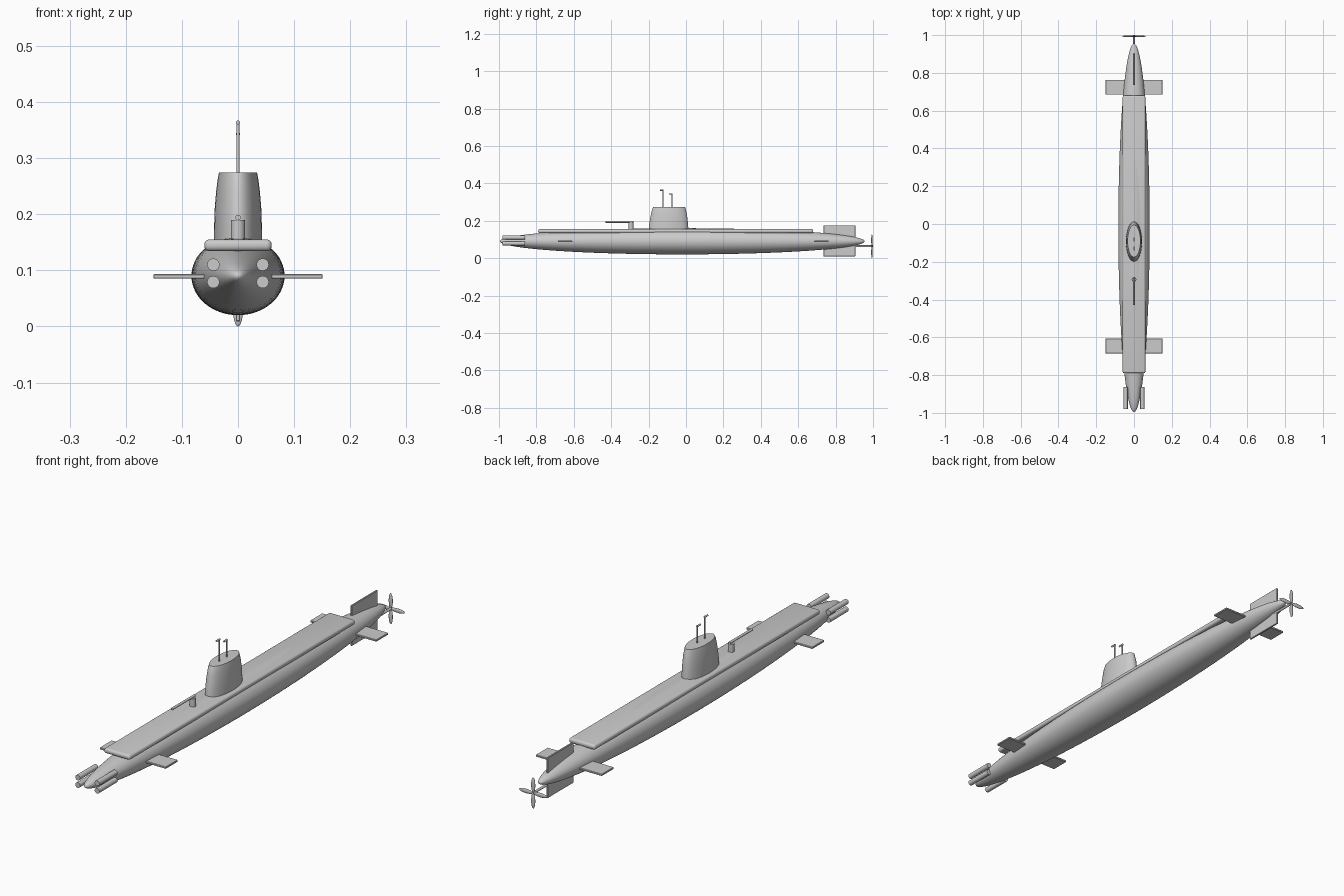
import bpy, bmesh, math
from mathutils import Matrix, Vector

cube = bpy.data.objects.get("Cube")
if cube:
    bpy.data.objects.remove(cube, do_unlink=True)

grey = bpy.data.materials.new("hull_grey")
grey.use_nodes = True
grey.diffuse_color = (0.6, 0.6, 0.6, 1)
grey.node_tree.nodes["Principled BSDF"].inputs["Base Color"].default_value = (0.6, 0.6, 0.6, 1)


def finish(name, bm, smooth=True):
    bmesh.ops.recalc_face_normals(bm, faces=bm.faces)
    mesh = bpy.data.meshes.new(name)
    bm.to_mesh(mesh)
    bm.free()
    mesh.materials.append(grey)
    obj = bpy.data.objects.new(name, mesh)
    bpy.context.collection.objects.link(obj)
    if smooth:
        bpy.ops.object.select_all(action="DESELECT")
        obj.select_set(True)
        bpy.context.view_layer.objects.active = obj
        bpy.ops.object.shade_smooth_by_angle(angle=math.radians(35))
    return obj


def ellipsoid(name, centre, radii, segments=48, rings=32):
    # Poles lie along y
    bm = bmesh.new()
    bmesh.ops.create_uvsphere(bm, u_segments=segments, v_segments=rings, radius=1)
    bmesh.ops.rotate(bm, verts=bm.verts, matrix=Matrix.Rotation(math.pi / 2, 3, "X"))
    bmesh.ops.scale(bm, verts=bm.verts, vec=radii)
    bmesh.ops.translate(bm, verts=bm.verts, vec=centre)
    return finish(name, bm)


def box(name, low, high, bevel=0.0, segments=1):
    low, high = Vector(low), Vector(high)
    bm = bmesh.new()
    bmesh.ops.create_cube(bm, size=1)
    bmesh.ops.scale(bm, verts=bm.verts, vec=high - low)
    bmesh.ops.translate(bm, verts=bm.verts, vec=(low + high) / 2)
    if bevel:
        bmesh.ops.bevel(bm, geom=bm.edges[:], offset=bevel, segments=segments,
                        profile=0.5, affect="EDGES")
    return finish(name, bm, bevel > 0)


def rod(name, start, end, radius, segments=24):
    start, end = Vector(start), Vector(end)
    axis = end - start
    bm = bmesh.new()
    turn = axis.to_track_quat("Z", "Y").to_matrix().to_4x4()
    bmesh.ops.create_cone(bm, cap_ends=True, segments=segments, radius1=radius, radius2=radius,
                          depth=axis.length, matrix=Matrix.Translation((start + end) / 2) @ turn)
    return finish(name, bm)


def loft(name, rings, segments=48):
    # Each ring: height, centre y, half width, half length
    bm = bmesh.new()
    loops = []
    for z, y, rx, ry in rings:
        angles = [2 * math.pi * i / segments for i in range(segments)]
        loops.append([bm.verts.new((rx * math.cos(a), y + ry * math.sin(a), z)) for a in angles])
    for a, b in zip(loops, loops[1:]):
        for i in range(segments):
            j = (i + 1) % segments
            bm.faces.new((a[i], a[j], b[j], b[i]))
    bm.faces.new(loops[0])
    bm.faces.new(loops[-1])
    return finish(name, bm)


# Hull and deck
ellipsoid("hull", (0, -0.02, 0.09), (0.083, 0.975, 0.07), 64, 48)
box("deck", (-0.06, -0.79, 0.134), (0.06, 0.68, 0.155), 0.009, 4)

# Conning tower
loft("conning_tower", [(0.14, -0.093, 0.043, 0.107), (0.18, -0.093, 0.0425, 0.104),
                       (0.21, -0.092, 0.0415, 0.1), (0.24, -0.091, 0.039, 0.095),
                       (0.26, -0.091, 0.0365, 0.09), (0.274, -0.09, 0.034, 0.085)])

# Periscopes with forward-facing heads
for label, y, top in (("front", -0.122, 0.363), ("rear", -0.074, 0.343)):
    rod(label + "_periscope_mast", (0, y, 0.26), (0, y, top), 0.003, 16)
    rod(label + "_periscope_head", (0, y + 0.003, top), (0, y - 0.018, top), 0.0038, 16)

# Deck gun
rod("gun_mount", (0, -0.294, 0.15), (0, -0.294, 0.19), 0.0125)
rod("gun_barrel", (0, -0.282, 0.194), (0, -0.43, 0.194), 0.005, 16)

# Diving planes and torpedo tubes on both sides
for side, s in (("left", 1), ("right", -1)):
    for label, y in (("bow", -0.646), ("stern", 0.724)):
        x0, x1 = sorted((0.03 * s, 0.151 * s))
        box(f"{side}_{label}_plane", (x0, y - 0.039, 0.085), (x1, y + 0.039, 0.093), 0.0015)
    for label, z in (("upper", 0.11), ("lower", 0.079)):
        rod(f"{side}_{label}_torpedo_tube", (0.044 * s, -0.98, z), (0.044 * s, -0.862, z), 0.011)

# Rudder, spanning above and below the stern
box("rudder", (-0.004, 0.735, 0.009), (0.004, 0.905, 0.175), 0.0015)

# Propeller with four blades on its shaft
hub = Vector((0, 0.994, 0.064))
rod("propeller_shaft", (0, 0.85, hub.z), (0, 1.0, hub.z), 0.005, 16)
for label, dx, dz in (("top", 0, 1), ("bottom", 0, -1), ("left", 1, 0), ("right", -1, 0)):
    out = Vector((dx, 0, dz))
    radii = (0.032 if dx else 0.009, 0.004, 0.032 if dz else 0.009)
    ellipsoid(label + "_propeller_blade", hub + out * 0.032, radii, 24, 12)
